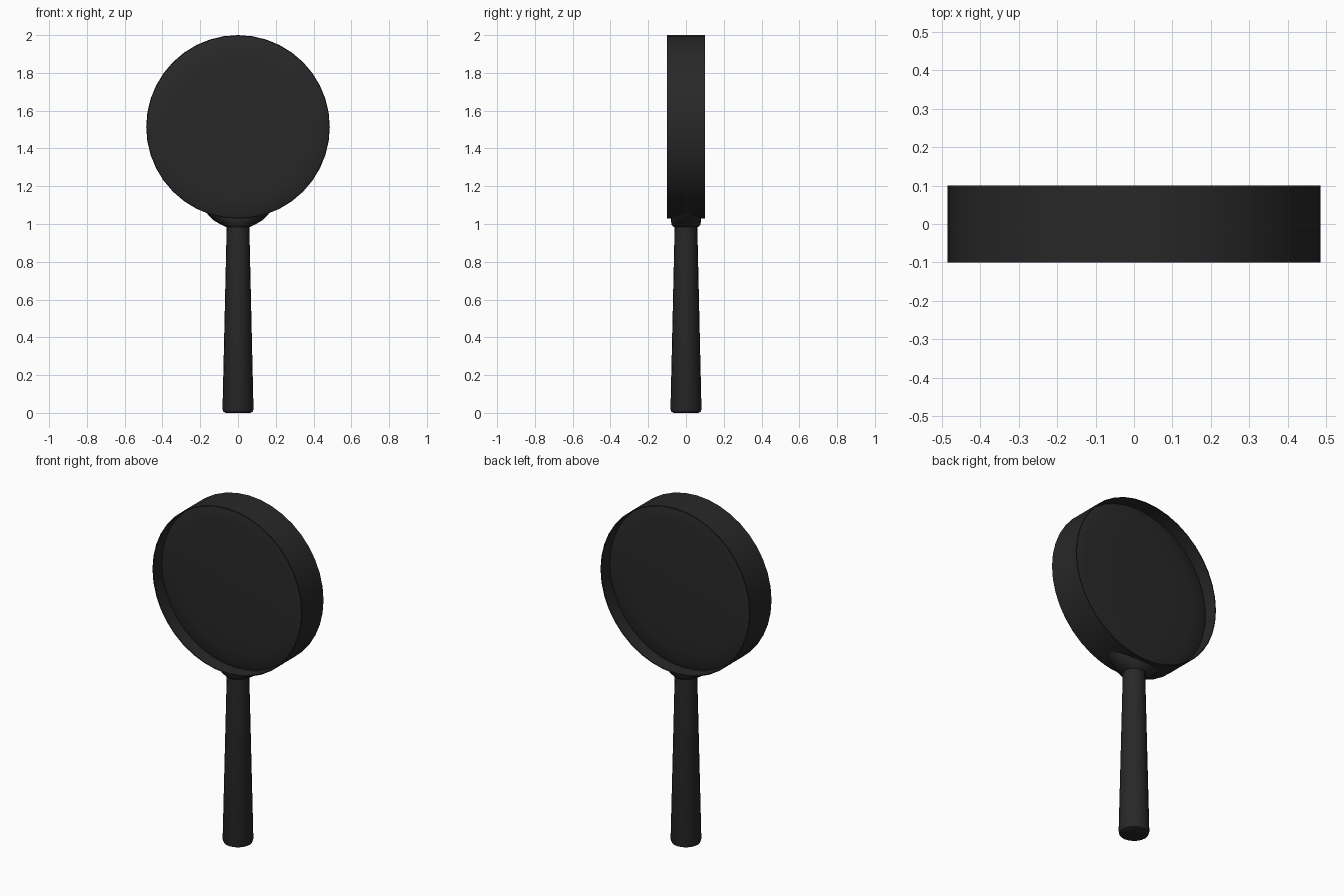
import bpy, bmesh, math

cube = bpy.data.objects.get("Cube")
if cube:
    bpy.data.objects.remove(cube)

RIM_R, RIM_Z = 0.486, 1.514


def material(name, rgb):
    m = bpy.data.materials.new(name)
    m.use_nodes = True
    m.diffuse_color = (*rgb, 1)
    m.node_tree.nodes["Principled BSDF"].inputs["Base Color"].default_value = (*rgb, 1)
    return m


black = material("charcoal black", (0.021, 0.021, 0.021))


def loft(name, rings, cap=True, closed=False):
    """Skin a list of equally long point rings."""
    bm = bmesh.new()
    loops = [[bm.verts.new(p) for p in ring] for ring in rings]
    n = len(loops[0])
    pairs = list(zip(loops, loops[1:]))
    if closed:
        pairs.append((loops[-1], loops[0]))
    for a, b in pairs:
        for i in range(n):
            j = (i + 1) % n
            bm.faces.new((a[i], a[j], b[j], b[i]))
    if cap:
        bm.faces.new(loops[0])
        bm.faces.new(loops[-1])
    bmesh.ops.recalc_face_normals(bm, faces=bm.faces)
    mesh = bpy.data.meshes.new(name)
    bm.to_mesh(mesh)
    bm.free()
    mesh.materials.append(black)
    ob = bpy.data.objects.new(name, mesh)
    bpy.context.collection.objects.link(ob)
    bpy.ops.object.select_all(action='DESELECT')
    ob.select_set(True)
    bpy.context.view_layer.objects.active = ob
    bpy.ops.object.shade_smooth_by_angle(angle=math.radians(45))
    return ob


def angles(n):
    return [math.tau * i / n for i in range(n)]


def upright(r, y, n=40):
    """Circle facing the front, around the lens centre."""
    return [(r * math.cos(a), y, RIM_Z + r * math.sin(a)) for a in angles(n)]


def level(rx, ry, z, n=20):
    return [(rx * math.cos(a), ry * math.sin(a), z) for a in angles(n)]


# Thin hollow rim band
inner = RIM_R - 0.005
loft("rim", [upright(RIM_R, -0.1), upright(RIM_R, 0.1),
             upright(inner, 0.1), upright(inner, -0.1)], cap=False, closed=True)

# Recessed lens, slightly convex on both sides with rounded edges
half = [(0.08, 0.044), (0.25, 0.042), (0.38, 0.038), (0.45, 0.032), (inner, 0.02)]
loft("lens", [upright(r, -y) for r, y in half] + [upright(r, y) for r, y in reversed(half)])

# Collar whose top edge hugs the rim
top = [(x, y, RIM_Z - math.sqrt((RIM_R - 0.003) ** 2 - x * x))
       for x, y, z in level(0.17, 0.08, 0)]
loft("collar", [level(0.064, 0.066, 0.985), level(0.088, 0.076, 0.996),
                level(0.13, 0.08, 1.02), top], cap=False)

# Tapered handle with a rounded butt
loft("handle", [level(r, r, z) for r, z in
                ((0.066, 0), (0.078, 0.006), (0.082, 0.02), (0.06, 0.985), (0.058, 1.02))])
